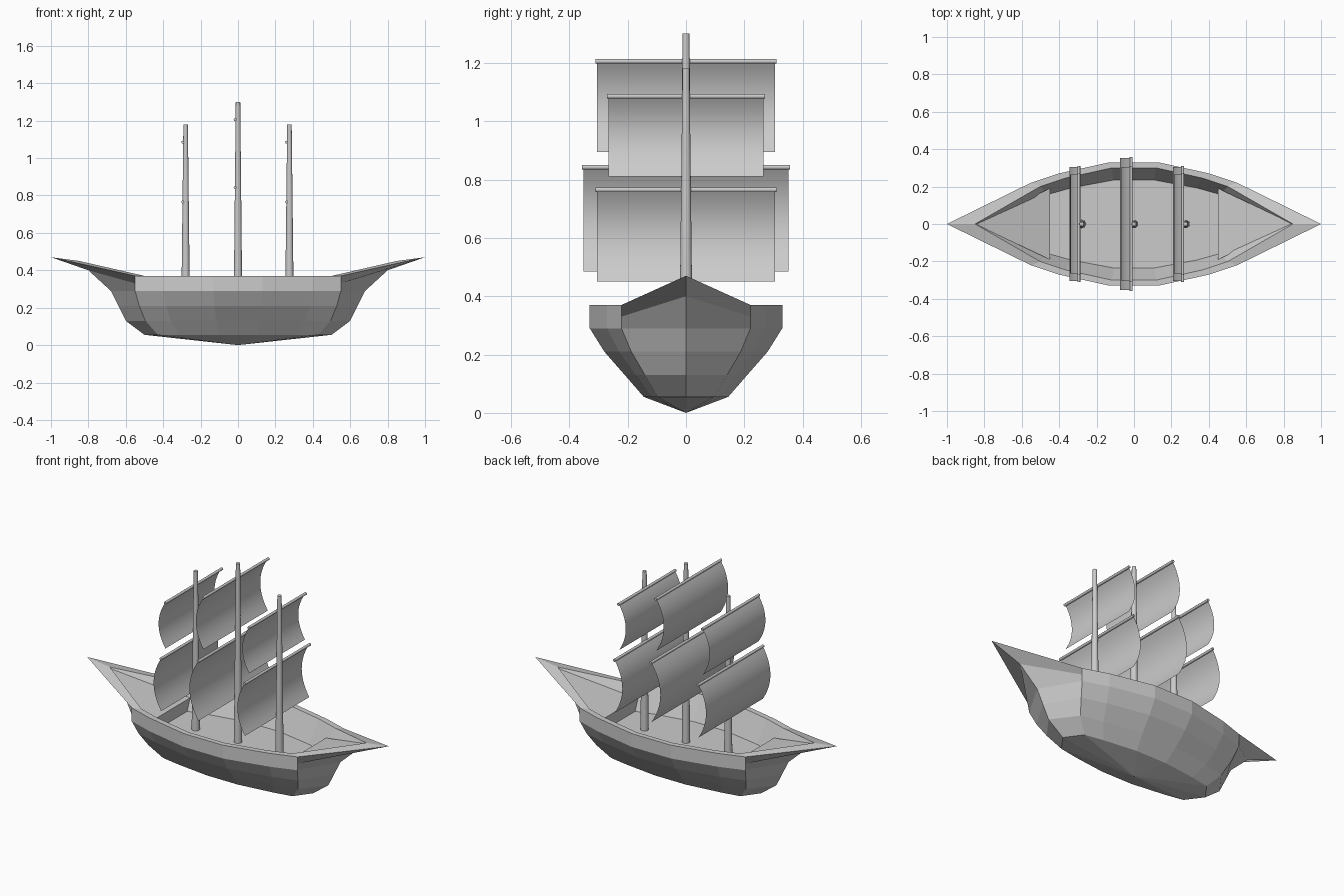
import bpy, bmesh, math

if "Cube" in bpy.data.objects:
    bpy.data.objects.remove(bpy.data.objects["Cube"])


def make_object(name, bm):
    bmesh.ops.recalc_face_normals(bm, faces=bm.faces[:])
    me = bpy.data.meshes.new(name)
    bm.to_mesh(me)
    bm.free()
    ob = bpy.data.objects.new(name, me)
    bpy.context.collection.objects.link(ob)
    return ob


def smooth(ob):
    bpy.ops.object.select_all(action='DESELECT')
    bpy.context.view_layer.objects.active = ob
    ob.select_set(True)
    bpy.ops.object.shade_smooth_by_angle(angle=math.radians(40))


# Hull: pointed 14-sided rings skinned from keel to rail and down to the deck
STATIONS = [(0.55, 0.67), (0.40, 0.82), (0.13, 1.0)]


def ring(bm, z, scale, width, tip_x, tip_z):
    quarter = [(x * scale, y * width) for x, y in STATIONS]
    side = quarter + [(-x, y) for x, y in reversed(quarter)]
    pts = [(tip_x, 0, tip_z)] + [(x, y, z) for x, y in side]
    pts += [(-tip_x, 0, tip_z)] + [(x, -y, z) for x, y in reversed(side)]
    return [bm.verts.new(p) for p in pts]


LEVELS = [
    (0.055, 0.78, 0.145, 0.50, 0.055),
    (0.13, 0.90, 0.21, 0.60, 0.13),
    (0.21, 0.96, 0.28, 0.64, 0.21),
    (0.29, 1.00, 0.33, 0.68, 0.29),
    (0.33, 1.00, 0.33, 0.80, 0.40),
    (0.37, 1.00, 0.33, 1.00, 0.47),
    (0.37, 0.91, 0.30, 0.85, 0.45),   # inner edge of the rail
    (0.23, 0.84, 0.235, 0.60, 0.23),  # deck edge
]
bm = bmesh.new()
rings = [ring(bm, *lv) for lv in LEVELS]
n = len(rings[0])
for a, b in zip(rings, rings[1:]):
    for i in range(n):
        j = (i + 1) % n
        bm.faces.new((a[i], a[j], b[j], b[i]))
keel = bm.verts.new((0, 0, 0))
for i in range(n):
    bm.faces.new((rings[0][(i + 1) % n], rings[0][i], keel))
bm.faces.new(rings[-1])
make_object("hull", bm)

# Raised end decks with a step down to the main deck
for name, s in (("fore_deck", 1), ("aft_deck", -1)):
    bm = bmesh.new()
    tip = bm.verts.new((s * 0.85, 0, 0.445))
    l, r = [bm.verts.new((s * 0.45, y, 0.30)) for y in (0.19, -0.19)]
    lb, rb = [bm.verts.new((s * 0.45, y, 0.228)) for y in (0.17, -0.17)]
    bm.faces.new((tip, l, r))
    bm.faces.new((l, lb, rb, r))
    make_object(name, bm)


# Masts, yards and billowing sails
def mast(name, x, top):
    bpy.ops.mesh.primitive_cone_add(vertices=16, radius1=0.023, radius2=0.012,
                                    depth=top - 0.22, location=(x, 0, (top + 0.22) / 2))
    bpy.context.object.name = name
    smooth(bpy.context.object)


def yard(name, x, z, half):
    bpy.ops.mesh.primitive_cylinder_add(vertices=12, radius=0.008, depth=half * 2,
                                        location=(x, 0, z), rotation=(math.pi / 2, 0, 0))
    bpy.context.object.name = name
    smooth(bpy.context.object)


def sail(name, x, top, bottom, half, bulge, steps=14):
    bm = bmesh.new()
    rows = []
    for i in range(steps + 1):
        t = i / steps
        px = x - bulge * 4 * t * (1 - t)
        rows.append([bm.verts.new((px, y, top + (bottom - top) * t)) for y in (-half, half)])
    for a, b in zip(rows, rows[1:]):
        bm.faces.new((a[0], a[1], b[1], b[0]))
    smooth(make_object(name, bm))


SIDE_RIG = [("upper", 1.085, 0.81, 0.27, 0.045), ("lower", 0.765, 0.45, 0.31, 0.05)]
MAIN_RIG = [("upper", 1.205, 0.895, 0.31, 0.05), ("lower", 0.842, 0.485, 0.357, 0.06)]
for label, x, top, rig in (("fore", 0.275, 1.18, SIDE_RIG),
                           ("main", 0.0, 1.30, MAIN_RIG),
                           ("aft", -0.28, 1.18, SIDE_RIG)):
    mast(label + "_mast", x, top)
    for level, z, low, half, bulge in rig:
        yard(f"{label}_{level}_yard", x - 0.015, z, half)
        sail(f"{label}_{level}_sail", x - 0.016, z, low, half - 0.005, bulge)
